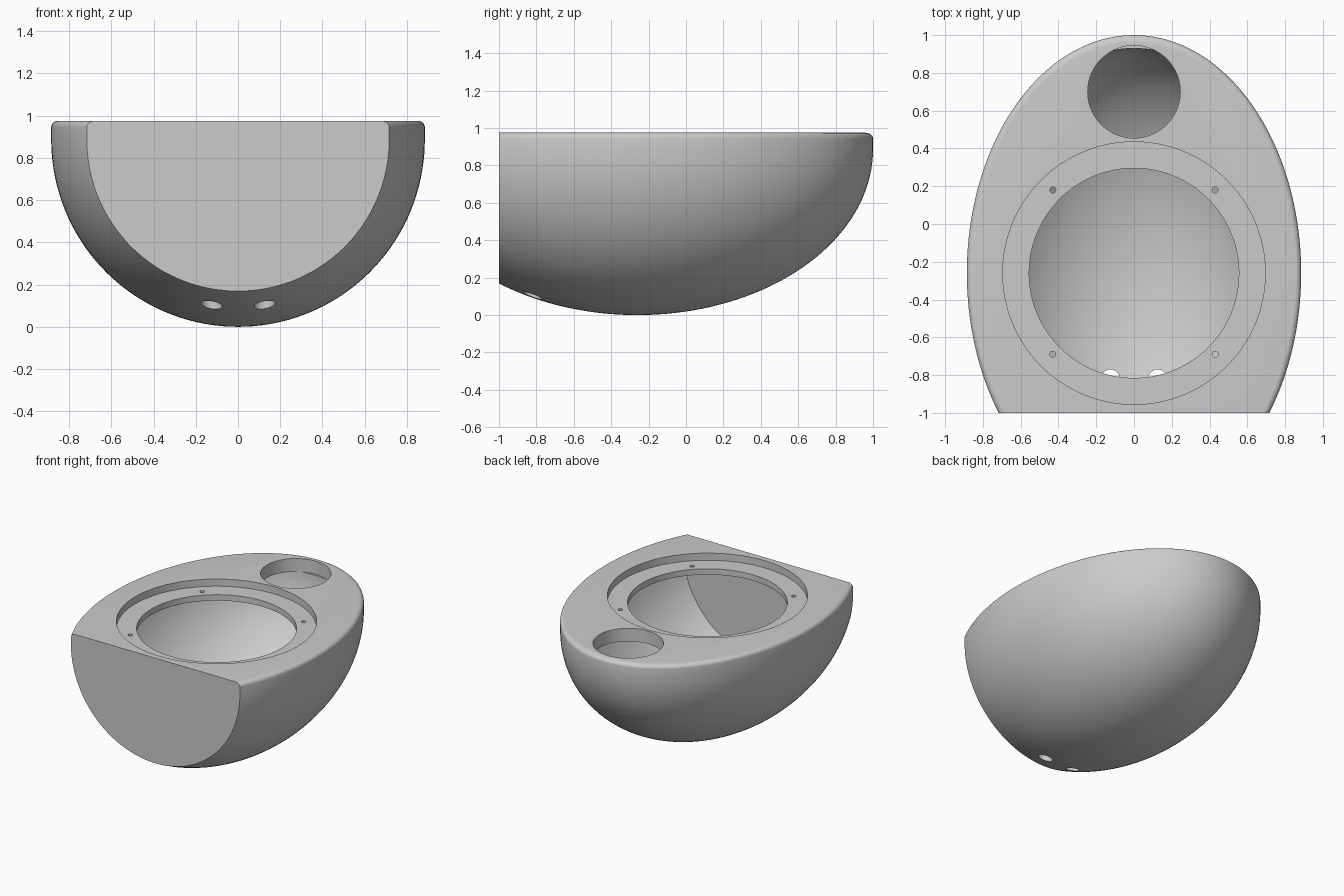
import bpy, bmesh
from math import sin, cos, pi, asin
from mathutils import Vector

cube = bpy.data.objects.get("Cube")
if cube:
    bpy.data.objects.remove(cube, do_unlink=True)

TOP, CEILING, LEDGE = 0.975, 0.875, 0.92   # deck top, cavity ceiling, ring ledge
MID_Y, MID_Z = -0.26, 0.887                # centre of the ellipsoid bowl
OUT_X, OUT_Y = 0.885, 1.26
WALL = 0.07

grey = bpy.data.materials.new("plain_grey")
grey.use_nodes = True
colour = (0.6, 0.6, 0.6, 1)
grey.diffuse_color = colour
grey.node_tree.nodes["Principled BSDF"].inputs["Base Color"].default_value = colour


def lathe(name, profile, steps, centre, stretch=1.0, front=None):
    """Revolve (radius, z) points, cap the top, stretch in y, trim flat at the front."""
    bm = bmesh.new()
    verts = [bm.verts.new((r, 0, z)) for r, z in profile]
    edges = [bm.edges.new(pair) for pair in zip(verts, verts[1:])]
    bmesh.ops.spin(bm, geom=verts + edges, cent=(0, 0, 0), axis=(0, 0, 1),
                   angle=2 * pi, steps=steps, use_merge=True)
    bmesh.ops.remove_doubles(bm, verts=bm.verts, dist=1e-5)
    bmesh.ops.holes_fill(bm, edges=[e for e in bm.edges if e.is_boundary])
    for v in bm.verts:
        v.co = Vector((v.co.x + centre[0], v.co.y * stretch + centre[1], v.co.z))
    if front is not None:
        bmesh.ops.bisect_plane(bm, geom=bm.verts[:] + bm.edges[:] + bm.faces[:],
                               plane_co=(0, front, 0), plane_no=(0, -1, 0),
                               clear_outer=True)
        bmesh.ops.holes_fill(bm, edges=[e for e in bm.edges if e.is_boundary])
    bmesh.ops.recalc_face_normals(bm, faces=bm.faces)
    mesh = bpy.data.meshes.new(name)
    bm.to_mesh(mesh)
    bm.free()
    mesh.materials.append(grey)
    ob = bpy.data.objects.new(name, mesh)
    bpy.context.collection.objects.link(ob)
    return ob


def bowl_arc(radius, height, end, count=40):
    """Quarter arc from the bottom pole up to the angle end."""
    angles = [-pi / 2 + (end + pi / 2) * i / count for i in range(count + 1)]
    return [(max(radius * cos(a), 0) if i else 0, MID_Z + height * sin(a))
            for i, a in enumerate(angles)]


def cylinder(name, x, y, radius, low, high, steps=96):
    return lathe(name, [(0, low), (radius, low), (radius, high)], steps, (x, y))


# Outer body: half ellipsoid, short upright wall and rounded top rim
fillet = 0.03
rim = [(OUT_X - fillet + fillet * cos(a), TOP - fillet + fillet * sin(a))
       for a in (pi / 2 * i / 6 for i in range(7))]
body = lathe("bowl_body", bowl_arc(OUT_X, MID_Z, 0) + rim, 160,
             (0, MID_Y), OUT_Y / OUT_X, front=-1)

# Hollow inside, following the outer shape
inner = OUT_X - WALL
cavity = lathe("cavity_cutter",
               bowl_arc(inner, inner, asin((CEILING - MID_Z) / inner)), 160,
               (0, MID_Y), (OUT_Y - WALL) / inner, front=-1 + WALL)

# Openings in the deck: stepped main opening and small round opening
cutters = [cavity,
           cylinder("ring_recess_cutter", 0, MID_Y, 0.695, LEDGE, 1.1, 128),
           cylinder("main_opening_cutter", 0, MID_Y, 0.555, 0.7, 1.1, 128),
           cylinder("small_opening_cutter", 0, 0.70, 0.245, CEILING - 0.001, 1.1)]

# Screw holes in the ledge and drain holes in the underside
for side in (-1, 1):
    for y in (0.18, -0.69):
        cutters.append(cylinder("screw_hole_cutter", side * 0.43, y, 0.016, 0.8, 1.1, 24))
    cutters.append(cylinder("drain_hole_cutter", side * 0.125, -0.82, 0.05, -0.2, 0.3, 48))

# Cut everything out of the body, then drop the cutters
bpy.context.view_layer.objects.active = body
for cutter in cutters:
    mod = body.modifiers.new("cut", 'BOOLEAN')
    mod.operation = 'DIFFERENCE'
    mod.solver = 'EXACT'
    mod.object = cutter
    bpy.ops.object.modifier_apply(modifier=mod.name)
    bpy.data.objects.remove(cutter, do_unlink=True)

# Smooth curved walls, crisp cut edges
bpy.ops.object.select_all(action='DESELECT')
body.select_set(True)
bpy.context.view_layer.objects.active = body
bpy.ops.object.shade_smooth_by_angle(angle=pi / 6)
